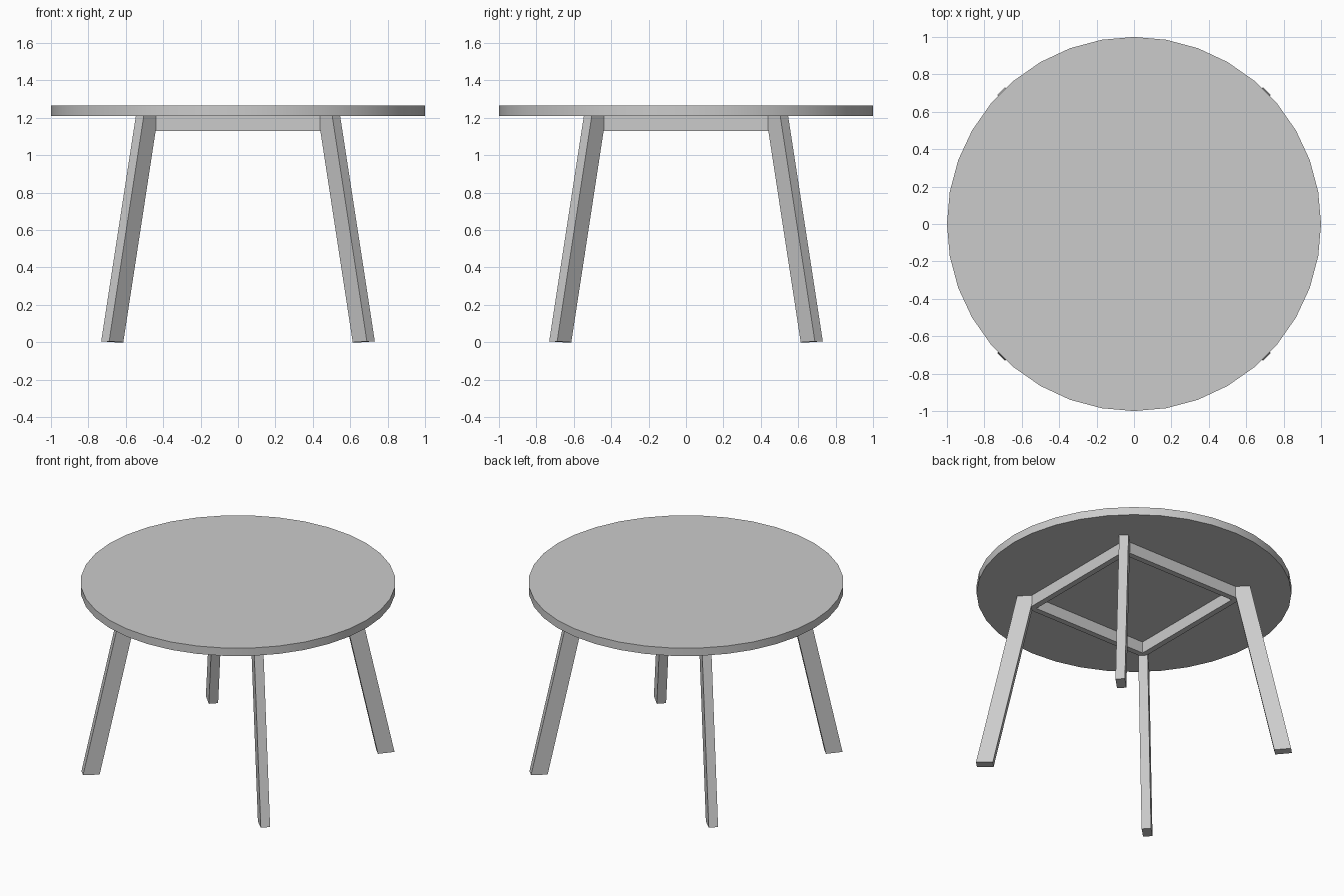
import bpy, bmesh, math
from mathutils import Vector, Matrix

cube = bpy.data.objects.get("Cube")
if cube:
    bpy.data.objects.remove(cube)

grey = bpy.data.materials.new("plain grey")
grey.use_nodes = True
COLOUR = (0.6, 0.6, 0.6, 1)
grey.diffuse_color = COLOUR
grey.node_tree.nodes["Principled BSDF"].inputs["Base Color"].default_value = COLOUR

TOP_Z, UNDER_Z, APRON_Z = 1.265, 1.21, 1.13


def finish(name, bm):
    bmesh.ops.recalc_face_normals(bm, faces=bm.faces)
    mesh = bpy.data.meshes.new(name)
    bm.to_mesh(mesh)
    bm.free()
    mesh.materials.append(grey)
    obj = bpy.data.objects.new(name, mesh)
    bpy.context.collection.objects.link(obj)
    return obj


# Round table top
bm = bmesh.new()
bmesh.ops.create_cone(bm, cap_ends=True, segments=36, radius1=1, radius2=1,
                      depth=TOP_Z - UNDER_Z,
                      matrix=Matrix.Translation((0, 0, (TOP_Z + UNDER_Z) / 2)))
top = finish("table_top", bm)
bpy.context.view_layer.objects.active = top
top.select_set(True)
bpy.ops.object.shade_smooth_by_angle(angle=math.radians(30))
top.select_set(False)


# Splayed legs, placed on the diagonals
def leg(name, angle):
    depth, width = 0.107, 0.06
    foot, head = 0.951, 0.689
    bm = bmesh.new()
    bmesh.ops.create_cube(bm, size=1)
    for v in bm.verts:
        is_head = v.co.z > 0
        z = UNDER_Z if is_head else (0.005 if v.co.x > 0 else 0)
        v.co = Vector(((head if is_head else foot) + v.co.x * depth, v.co.y * width, z))
    bmesh.ops.rotate(bm, verts=bm.verts, matrix=Matrix.Rotation(angle, 3, "Z"))
    finish(name, bm)


for i, name in enumerate(("back_left", "back_right", "front_right", "front_left")):
    leg(name + "_leg", math.radians(45 + 90 * i))


# Apron rails with mitred ends
def rail(name, angle):
    outer, inner = 0.48, 0.44
    bm = bmesh.new()
    plan = ((-outer, -outer), (outer, -outer), (inner, -inner), (-inner, -inner))
    base = bm.faces.new([bm.verts.new((x, y, APRON_Z)) for x, y in plan])
    ext = bmesh.ops.extrude_face_region(bm, geom=[base])
    raised = [g for g in ext["geom"] if isinstance(g, bmesh.types.BMVert)]
    bmesh.ops.translate(bm, verts=raised, vec=(0, 0, UNDER_Z - APRON_Z))
    bmesh.ops.rotate(bm, verts=bm.verts, matrix=Matrix.Rotation(angle, 3, "Z"))
    finish(name, bm)


for i, name in enumerate(("front", "left", "back", "right")):
    rail(name + "_apron", math.radians(90 * i))
